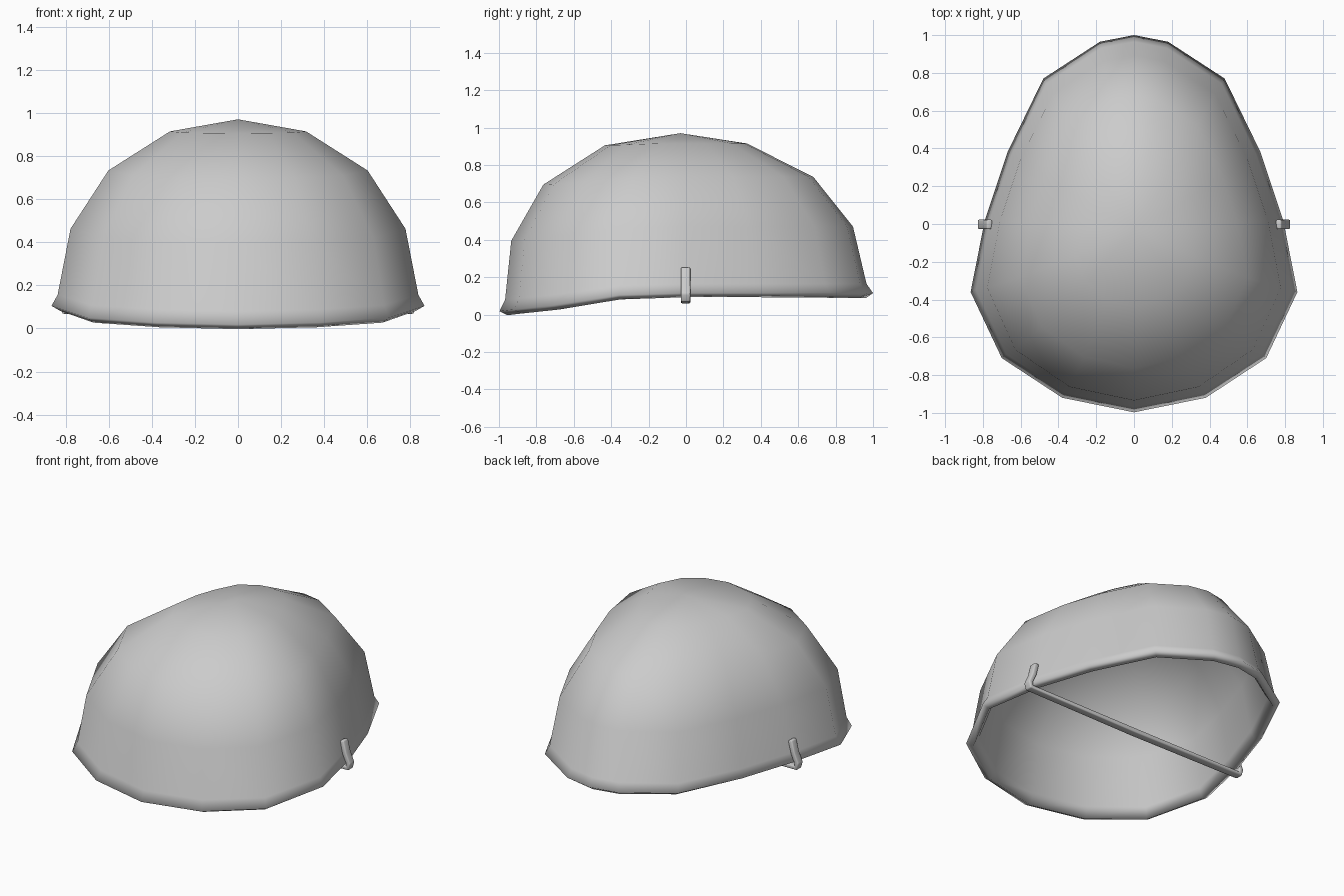
import bpy, bmesh, math

if "Cube" in bpy.data.objects:
    bpy.data.objects.remove(bpy.data.objects["Cube"])


def finish(bm, name):
    bmesh.ops.recalc_face_normals(bm, faces=bm.faces)
    mesh = bpy.data.meshes.new(name)
    bm.to_mesh(mesh)
    bm.free()
    ob = bpy.data.objects.new(name, mesh)
    bpy.context.collection.objects.link(ob)
    return ob


def smooth(ob, angle):
    bpy.ops.object.select_all(action='DESELECT')
    ob.select_set(True)
    bpy.context.view_layer.objects.active = ob
    bpy.ops.object.shade_smooth_by_angle(angle=math.radians(angle))


# Helmet shell: half outline of the rim, back to front (x, y, z)
half = [(0, 1, .115), (.18, .965, .115), (.48, .77, .115), (.67, .38, .115),
        (.79, .02, .115), (.865, -.36, .105), (.70, -.71, .05),
        (.38, -.92, .027), (0, -.997, .018)]
outline = half + [(-x, y, z) for x, y, z in half[-2:0:-1]]
# Rings: x scale, back y scale, front y scale, y shift, z at back, z at front
rings = [(1, 1, 1, 0, .115, .018),
         (.967, .965, .97, 0, .165, .08),
         (.898, .893, .937, 0, .47, .395),
         (.695, .69, .755, -.01, .737, .695),
         (.365, .35, .41, -.025, .915, .905)]
bm = bmesh.new()
loops = []
for sx, back, front, shift, zb, zf in rings:
    loop = []
    for x, y, z in outline:
        drop = (.115 - z) / .097
        loop.append(bm.verts.new((x * sx, y * (back if y > 0 else front) + shift,
                                  zb + (zf - zb) * drop)))
    loops.append(loop)
n = len(outline)
for a, b in zip(loops, loops[1:]):
    for i in range(n):
        j = (i + 1) % n
        bm.faces.new((a[i], a[j], b[j], b[i]))
apex = bm.verts.new((0, -.03, .97))
for i in range(n):
    bm.faces.new((loops[-1][i], loops[-1][(i + 1) % n], apex))
if apex.link_faces[0].normal.z < 0:
    bmesh.ops.reverse_faces(bm, faces=bm.faces)
shell = finish(bm, "helmet_shell")
smooth(shell, 60)
solid = shell.modifiers.new("thickness", 'SOLIDIFY')
solid.thickness = .048
# Outer surface stays in place, thickness goes inward
solid.offset = -1 if max(p.normal.z for p in shell.data.polygons) > .5 else 1

# Chin strap: straight band under the rim with ends folded up outside
side = [(.765, .25), (.785, .17), (.812, .11), (.805, .08)]
path = side + [(0, .075)] + [(-x, z) for x, z in reversed(side)]
bm = bmesh.new()
pairs = [[bm.verts.new((x, y, z)) for y in (-.027, .023)] for x, z in path]
for a, b in zip(pairs, pairs[1:]):
    bm.faces.new((a[0], b[0], b[1], a[1]))
strap = finish(bm, "chin_strap")
solid = strap.modifiers.new("thickness", 'SOLIDIFY')
solid.thickness = .03
solid.offset = 0
bevel = strap.modifiers.new("soft_edges", 'BEVEL')
bevel.width = .007
bevel.segments = 2
smooth(strap, 40)
